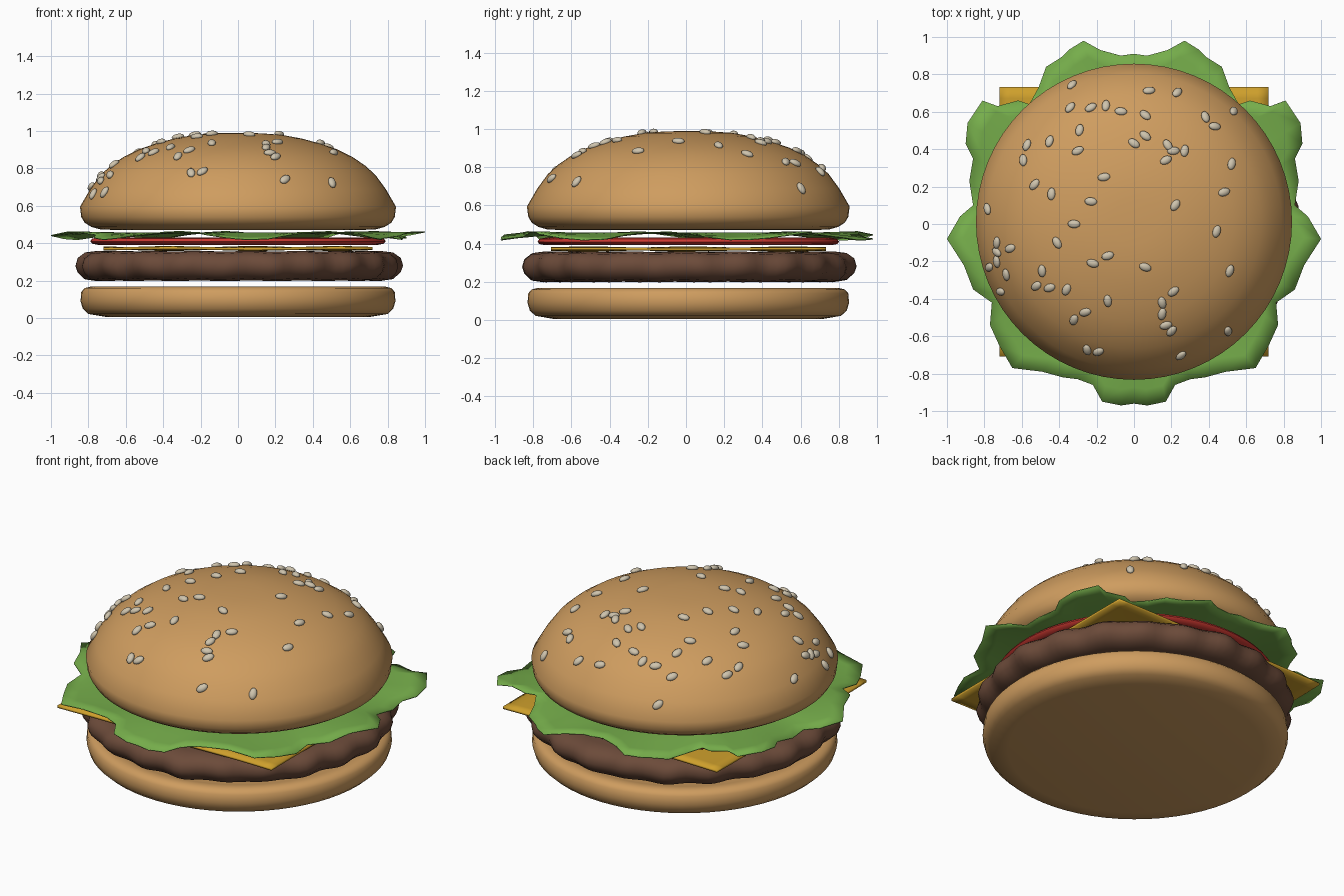
import bpy, bmesh, math, random
from mathutils import Vector, Matrix

if "Cube" in bpy.data.objects:
    bpy.data.objects.remove(bpy.data.objects["Cube"])

random.seed(4)
CY = 0.012  # shared centre of the round layers


def material(name, rgb):
    m = bpy.data.materials.new(name)
    m.diffuse_color = (*rgb, 1)
    m.use_nodes = True
    m.node_tree.nodes["Principled BSDF"].inputs["Base Color"].default_value = m.diffuse_color
    return m


BUN = material("toasted bun", (0.62, 0.335, 0.115))
SEED = material("sesame cream", (0.62, 0.55, 0.42))
GREEN = material("lettuce green", (0.18, 0.42, 0.07))
RED = material("tomato red", (0.60, 0.04, 0.03))
YELLOW = material("cheese yellow", (0.62, 0.35, 0.025))
BROWN = material("patty brown", (0.15, 0.070, 0.042))


def finish(name, bm, mat, angle=40):
    bmesh.ops.remove_doubles(bm, verts=bm.verts, dist=1e-5)
    bmesh.ops.recalc_face_normals(bm, faces=bm.faces)
    me = bpy.data.meshes.new(name)
    bm.to_mesh(me)
    bm.free()
    me.materials.append(mat)
    me.shade_smooth()
    me.set_sharp_from_angle(angle=math.radians(angle))
    ob = bpy.data.objects.new(name, me)
    bpy.context.collection.objects.link(ob)
    return ob


def lathe(name, profile, mat, n=64, wobble=None, angle=40):
    """Turn (radius, z) points round z; wobble(a, r, z) can move each point."""
    bm = bmesh.new()
    rings = []
    for r, z in profile:
        ring = []
        for i in range(n):
            a = math.tau * i / n
            rr, zz = wobble(a, r, z) if wobble and r > 0 else (r, z)
            ring.append(bm.verts.new((rr * math.cos(a), CY + rr * math.sin(a), zz)))
        rings.append(ring)
    for lo, hi in zip(rings, rings[1:]):
        for i in range(n):
            j = (i + 1) % n
            bm.faces.new((lo[i], lo[j], hi[j], hi[i]))
    bmesh.ops.remove_doubles(bm, verts=bm.verts, dist=1e-5)
    return finish(name, bm, mat, angle)


# Bottom bun
lathe("bottom_bun", [(0, 0.005), (0.70, 0.005), (0.80, 0.022), (0.83, 0.05), (0.842, 0.09),
                     (0.838, 0.14), (0.82, 0.16), (0.79, 0.168), (0.75, 0.163),
                     (0.72, 0.155), (0, 0.155)], BUN)


# Patty with a lumpy rim
def lumps(a, r, z):
    k = r / 0.87
    lump = 0.013 * math.sin(22 * a) + 0.007 * math.sin(9 * a + 1)
    return r + k ** 6 * lump, z + k ** 6 * 0.005 * math.sin(17 * a + 2)


lathe("patty", [(0, 0.205), (0.60, 0.205), (0.76, 0.20), (0.82, 0.21), (0.855, 0.245),
                (0.866, 0.28), (0.855, 0.32), (0.82, 0.348), (0.76, 0.357),
                (0.60, 0.355), (0, 0.355)], BROWN, 132, lumps, 60)

# Cheese slice, gently rippled
bm = bmesh.new()
bmesh.ops.create_grid(bm, x_segments=24, y_segments=24, size=0.72)
for v in bm.verts:
    x, y = v.co.x, v.co.y
    v.co.y += CY
    v.co.z = 0.372 + 0.006 * math.sin(7 * x + 1) * math.cos(6 * y)
cheese = finish("cheese_slice", bm, YELLOW)
mod = cheese.modifiers.new("thickness", "SOLIDIFY")
mod.thickness, mod.offset = 0.014, 0

# Tomato slice
lathe("tomato_slice", [(0, 0.392), (0.75, 0.392), (0.78, 0.398), (0.79, 0.41),
                       (0.78, 0.425), (0.75, 0.431), (0, 0.431)], RED)

# Lettuce leaf: half outline in hundredths, mirrored across x
half = [(0, 91), (7, 90), (18, 93), (27, 98), (35, 93), (39, 89), (47, 84), (51, 73),
        (56, 64), (62, 66), (73, 63), (81, 66), (89, 54), (90, 43), (86, 35), (88, 23),
        (86, 10), (93, 4), (100, -8), (91, -22), (86, -35), (76, -42), (77, -54),
        (72, -65), (65, -77), (49, -79), (38, -82), (30, -83), (22, -86), (17, -95),
        (7, -97), (0, -96)]
outline = half + [(-x, y) for x, y in half[-2:0:-1]]
bm = bmesh.new()
rings = []
for t in (0.0, 0.5, 0.72, 0.82, 0.91, 1.0):
    ring = []
    for x, y in outline:
        a = math.atan2(y, x)
        edge = max(0, (t - 0.72) / 0.28)
        z = 0.455 + edge * (-0.014 + 0.022 * math.sin(7 * a + 2.6))
        ring.append(bm.verts.new((x * t / 100, y * t / 100, z)))
    rings.append(ring)
n = len(outline)
for k in range(1, len(rings) - 1):
    for i in range(n):
        j = (i + 1) % n
        bm.faces.new((rings[k][i], rings[k][j], rings[k + 1][j], rings[k + 1][i]))
bm.faces.new(rings[1])
for v in rings[0]:
    bm.verts.remove(v)
lettuce = finish("lettuce_leaf", bm, GREEN)
mod = lettuce.modifiers.new("thickness", "SOLIDIFY")
mod.thickness, mod.offset = 0.005, 0

# Top bun
dome = [(0, 0.990), (0.12, 0.988), (0.23, 0.98), (0.34, 0.96), (0.44, 0.933), (0.53, 0.902),
        (0.61, 0.863), (0.68, 0.815), (0.735, 0.765), (0.79, 0.69), (0.845, 0.595)]
lathe("top_bun", dome + [(0.838, 0.54), (0.82, 0.51), (0.785, 0.488), (0.74, 0.475),
                         (0.68, 0.472), (0, 0.472)], BUN)

# Sesame seeds on the dome, (x, y) in hundredths
spots = [(-33, 74), (8, 71), (23, 70), (-34, 62), (-23, 62), (-15, 63), (-7, 60), (6, 58),
         (38, 57), (43, 52), (53, 60), (-29, 50), (-45, 44), (-57, 42), (-59, 34), (-30, 39),
         (6, 47), (0, 43), (18, 42), (21, 39), (17, 34), (27, 39), (52, 32), (-16, 25),
         (-53, 21), (-44, 16), (-23, 12), (22, 10), (48, 17), (-78, 8), (-32, 0), (-41, -10),
         (44, -4), (-73, -10), (-66, -13), (-73, -15), (-73, -20), (-77, -23), (-68, -27),
         (-49, -25), (-52, -33), (-45, -34), (-36, -35), (-71, -36), (-22, -21), (-14, -17),
         (6, -23), (51, -25), (21, -36), (-14, -41), (-26, -47), (-32, -51), (15, -42),
         (15, -48), (17, -54), (20, -57), (50, -57), (25, -70), (-25, -67), (-19, -68)]
bm = bmesh.new()
for sx, sy in spots:
    x, y = sx / 100, sy / 100 - CY
    r = min(math.hypot(x, y), 0.84)
    a = math.atan2(y, x)
    for (r0, z0), (r1, z1) in zip(dome, dome[1:]):
        if r0 <= r <= r1:
            z = z0 + (z1 - z0) * (r - r0) / (r1 - r0)
            nr, nz = z0 - z1, r1 - r0
            break
    normal = Vector((nr * math.cos(a), nr * math.sin(a), nz)).normalized()
    place = Vector((r * math.cos(a), CY + r * math.sin(a), z)) + normal * 0.006
    mat = (Matrix.Translation(place) @ normal.to_track_quat("Z", "Y").to_matrix().to_4x4()
           @ Matrix.Rotation(random.uniform(0, math.pi), 4, "Z")
           @ Matrix.Diagonal((0.034, 0.022, 0.016, 1)))
    bmesh.ops.create_uvsphere(bm, u_segments=12, v_segments=8, radius=1, matrix=mat)
finish("sesame_seeds", bm, SEED, 80)
